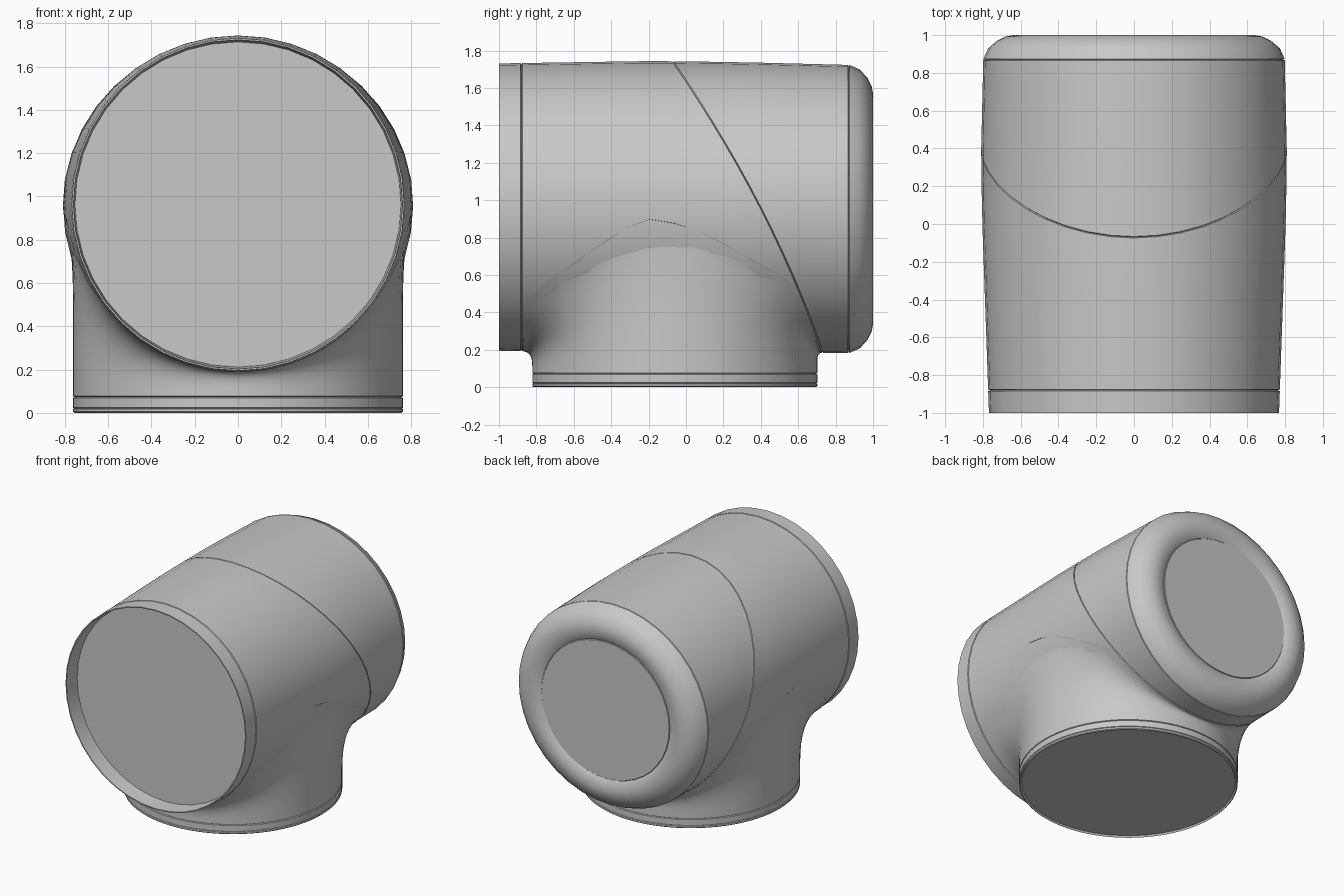
import bpy, bmesh, math

if "Cube" in bpy.data.objects:
    bpy.data.objects.remove(bpy.data.objects["Cube"])

N = 40
BY = -0.06         # centre of the base collar along y
BR = 0.762         # base collar radius

grey = bpy.data.materials.new("light grey")
grey.diffuse_color = (0.58, 0.58, 0.58, 1)
grey.use_nodes = True
grey.node_tree.nodes["Principled BSDF"].inputs["Base Color"].default_value = grey.diffuse_color


def interp(pts, v):
    for (a, fa), (b, fb) in zip(pts, pts[1:]):
        if v <= b:
            return fa + (fb - fa) * max(0, v - a) / (b - a)
    return pts[-1][1]


def section(y):
    # half width, half height and axis height of the slightly bulging tube
    return (interp([(-1, 0.768), (0, 0.803), (0.35, 0.81), (0.87, 0.798)], y),
            interp([(-1, 0.768), (-0.2, 0.783), (0.3, 0.78), (0.87, 0.77)], y),
            interp([(-1, 0.963), (0, 0.96), (0.87, 0.953)], y))


def on_tube(ang, y, scale=1.0):
    rx, rz, cz = section(y)
    return (rx * scale * math.cos(ang), y, cz + rz * scale * math.sin(ang))


def seam(ang):
    # slanted, slightly bowed seam between the two shells
    t = 0.5 + 0.5 * math.sin(ang)
    return 0.73 - 0.80 * t + 0.28 * t * (1 - t)


def loft(name, rings, cap_start=False, cap_end=False):
    bm = bmesh.new()
    n = len(rings[0])
    rows = [[bm.verts.new(p) for p in ring] for ring in rings]
    for a, b in zip(rows, rows[1:]):
        for i in range(n):
            j = (i + 1) % n
            bm.faces.new((a[i], a[j], b[j], b[i]))
    if cap_start:
        bm.faces.new(rows[0][::-1])
    if cap_end:
        bm.faces.new(rows[-1])
    bmesh.ops.recalc_face_normals(bm, faces=bm.faces)
    me = bpy.data.meshes.new(name)
    bm.to_mesh(me)
    bm.free()
    me.materials.append(grey)
    ob = bpy.data.objects.new(name, me)
    bpy.context.collection.objects.link(ob)
    bpy.ops.object.select_all(action='DESELECT')
    ob.select_set(True)
    bpy.context.view_layer.objects.active = ob
    bpy.ops.object.shade_smooth_by_angle(angle=math.radians(35))
    return ob


ANG = [2 * math.pi * i / N for i in range(N)]

# front lip: thin open ring with the flat end disc recessed inside it
loft("front_lip", [[on_tube(a, y, s) for a in ANG] for y, s in
                   ((-0.88, 0.975), (-1, 0.99), (-1, 1), (-0.885, 1), (-0.88, 0.988))],
     cap_start=True)

# front shell, ending at the slanted seam with a groove edge
rings = [[on_tube(a, -0.88, 0.988) for a in ANG], [on_tube(a, -0.875) for a in ANG]]
for k in range(1, 9):
    rings.append([on_tube(a, -0.875 + (seam(a) - 0.004 + 0.875) * k / 8) for a in ANG])
rings.append([on_tube(a, seam(a), 0.988) for a in ANG])
loft("front_shell", rings)

# rear shell
rings = [[on_tube(a, seam(a), 0.988) for a in ANG]]
for k in range(5):
    rings.append([on_tube(a, seam(a) + 0.004 + (0.862 - seam(a)) * k / 4) for a in ANG])
rings.append([on_tube(a, 0.87, 0.988) for a in ANG])
loft("rear_shell", rings)

# rounded rear cap and the flat disc set into it
cap = [(0.87, 0.988), (0.874, 1.0), (0.93, 0.968), (0.97, 0.91), (0.993, 0.85),
       (1.0, 0.80), (0.995, 0.73), (0.975, 0.685)]
loft("rear_cap", [[on_tube(a, y, s) for a in ANG] for y, s in cap])
loft("rear_disc", [[on_tube(a, y, s) for a in ANG]
                   for y, s in ((0.96, 0.69), (0.98, 0.68))], cap_end=True)


# base collar rim
NECK = [2 * math.pi * i / 80 for i in range(80)]


def circle(r, z):
    return [(r * math.cos(a), BY + r * math.sin(a), z) for a in NECK]


loft("base_rim", [circle(r, z) for r, z in
                  ((0.745, 0.012), (0.755, 0), (0.762, 0.006), (0.762, 0.018), (0.757, 0.021),
                   (0.762, 0.024), (0.762, 0.069), (0.755, 0.073))], cap_start=True)

# base neck: wall that flows into the underside of the tube by a wide fillet,
# stopping at the seam towards the rear
lower, upper = circle(0.755, 0.073), circle(BR, 0.077)
fillet = [[] for _ in range(11)]
for a in NECK:
    c, s = math.cos(a), math.sin(a)
    x, y = BR * c, BY + BR * s
    xe = x * (1 + 0.045 * c * c)
    reach = 0.05 * s * s + 0.28 * abs(math.sin(2 * a)) ** 0.7
    ye = max(-0.87, y - reach) if s < 0 else y + reach
    lim = seam(-math.acos(max(-1, min(1, xe / section(ye)[0])))) - 0.012
    ye = max(y, min(ye, lim))if s >= 0 else ye
    rx, rz, cz = section(ye)
    zt = cz - (rz + 0.002) * math.sqrt(max(0, 1 - (xe / rx) ** 2))
    zs = zt - min(abs(ye - y) * 1.2 + 0.02 + 0.4 * c ** 4, 0.8 * (zt - 0.077))
    for k, row in enumerate(fillet):
        t = k / 10
        row.append((x + (xe - x) * t * t, y + (ye - y) * t * t,
                    zs * (1 - t) ** 2 + zt * (1 - (1 - t) ** 2)))
loft("base_neck", [lower, upper] + fillet)
